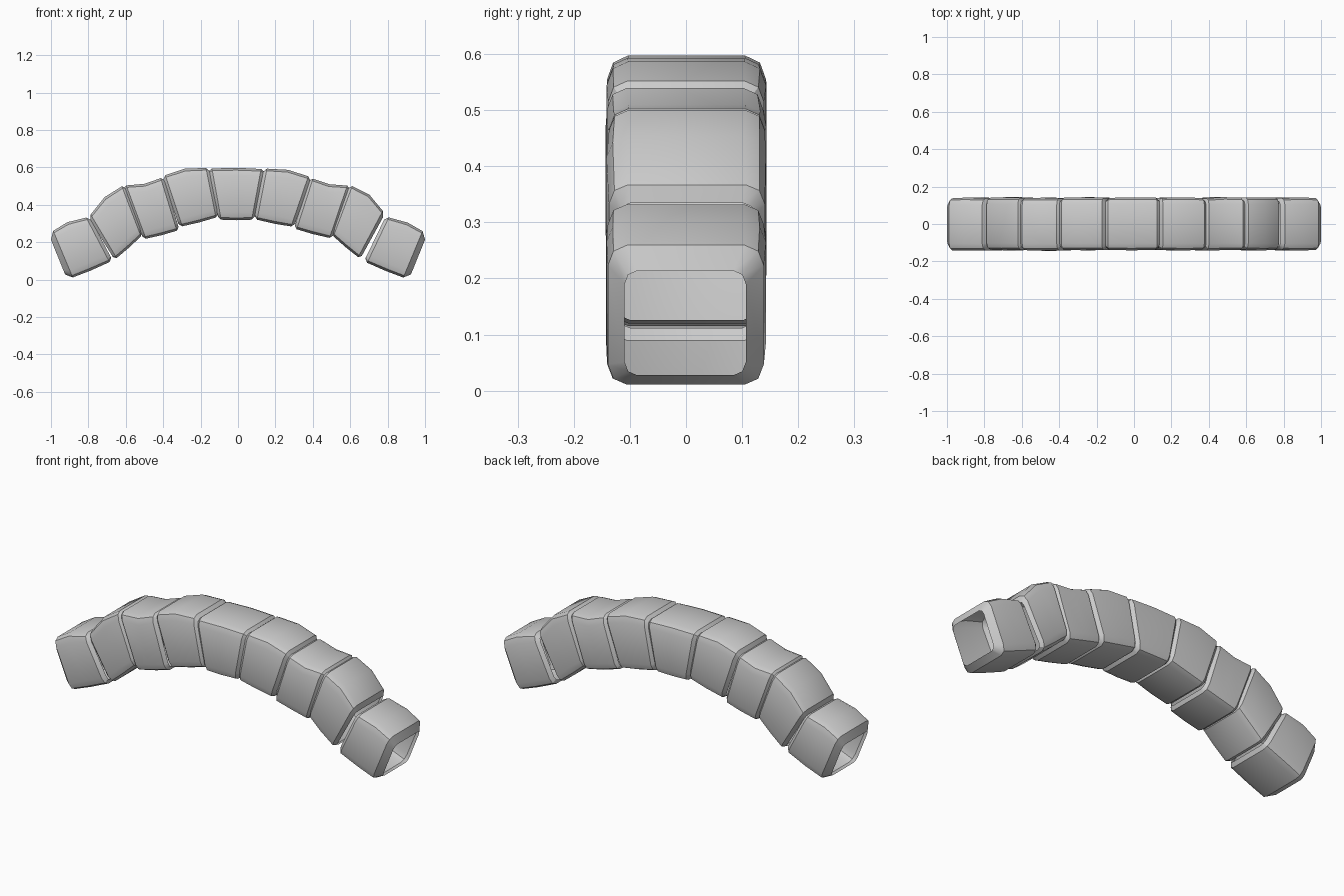
import bpy, bmesh, math, random
from mathutils import Vector

if "Cube" in bpy.data.objects:
    bpy.data.objects.remove(bpy.data.objects["Cube"])

random.seed(4)
stone = bpy.data.materials.new("grey stone")
stone.diffuse_color = (0.6, 0.6, 0.6, 1)
stone.use_nodes = True
stone.node_tree.nodes["Principled BSDF"].inputs["Base Color"].default_value = stone.diffuse_color

HALF_W = 0.142

# front-view corners per block: top-left, top-right, bottom-right, bottom-left, crown bulge
BLOCKS = [
    ((-1.013, 0.245), (-0.795, 0.336), (-0.668, 0.098), (-0.912, -0.004), 0.018),
    ((-0.800, 0.332), (-0.606, 0.508), (-0.507, 0.238), (-0.658, 0.103), 0.023),
    ((-0.616, 0.508), (-0.400, 0.553), (-0.312, 0.262), (-0.505, 0.212), -0.02),
    ((-0.406, 0.553), (-0.153, 0.598), (-0.102, 0.333), (-0.312, 0.278), 0.018),
    ((-0.162, 0.596), (0.146, 0.593), (0.086, 0.317), (-0.103, 0.317), 0.003),
    ((0.136, 0.595), (0.394, 0.547), (0.298, 0.278), (0.086, 0.320), 0.016),
    ((0.388, 0.550), (0.602, 0.507), (0.503, 0.216), (0.298, 0.270), -0.02),
    ((0.596, 0.507), (0.786, 0.352), (0.652, 0.108), (0.498, 0.238), 0.027),
    ((0.790, 0.338), (1.013, 0.245), (0.912, -0.004), (0.672, 0.094), 0.014),
]


def ring(bm, bottom, top, inset, r, dy):
    """Rounded rectangle across the arch, from bottom to top point."""
    up = (top - bottom).normalized()
    h = (top - bottom).length
    w = HALF_W - inset
    verts = []
    for cy, cv, a0 in ((1, 1, 0), (-1, 1, 90), (-1, 0, 180), (1, 0, 270)):
        rz = r * 1.15
        for k in range(3):
            a = math.radians(a0 + 45 * k)
            y = cy * (w - r) + r * math.cos(a)
            v = (h - inset - rz if cv else inset + rz) + rz * math.sin(a)
            p = bottom + up * v
            verts.append(bm.verts.new((p.x, y + dy, p.z)))
    return verts


def block(index, tl, tr, br, bl, bulge):
    """Open-ended hollow voussoir with chamfered rims."""
    tl, tr, br, bl = (Vector((p[0], 0, p[1])) for p in (tl, tr, br, bl))
    bm = bmesh.new()
    left_in = 0.034 if index == 0 else 0.02
    right_in = 0.034 if index == len(BLOCKS) - 1 else 0.02
    stations = [(0, left_in, 0.022), (left_in * 3.6, 0.003, 0.034), (0.5, 0, 0.038),
                (1 - right_in * 3.6, 0.003, 0.034), (1, right_in, 0.022)]
    rings = []
    for t, inset, r in stations:
        top, bottom = tl.lerp(tr, t), bl.lerp(br, t)
        top = top + (top - bottom).normalized() * bulge * 4 * t * (1 - t)
        rings.append(ring(bm, bottom, top, inset, r, random.uniform(-0.002, 0.002)))
    for a, b in zip(rings, rings[1:]):
        for i in range(len(a)):
            j = (i + 1) % len(a)
            bm.faces.new((a[i], a[j], b[j], b[i]))
    # consistent winding, outward from the block centre
    bmesh.ops.recalc_face_normals(bm, faces=bm.faces)
    centre = (tl + tr + br + bl) / 4
    if sum((f.calc_center_median() - centre).dot(f.normal) for f in bm.faces) < 0:
        bmesh.ops.reverse_faces(bm, faces=bm.faces)
    mesh = bpy.data.meshes.new(f"arch_stone_{index + 1}")
    bm.to_mesh(mesh)
    bm.free()
    mesh.materials.append(stone)
    ob = bpy.data.objects.new(mesh.name, mesh)
    bpy.context.collection.objects.link(ob)
    return ob


stones = [block(i, *b) for i, b in enumerate(BLOCKS)]

# soft shading over the small chamfers
for ob in stones:
    ob.select_set(True)
bpy.context.view_layer.objects.active = stones[0]
bpy.ops.object.shade_smooth_by_angle(angle=math.radians(30))
